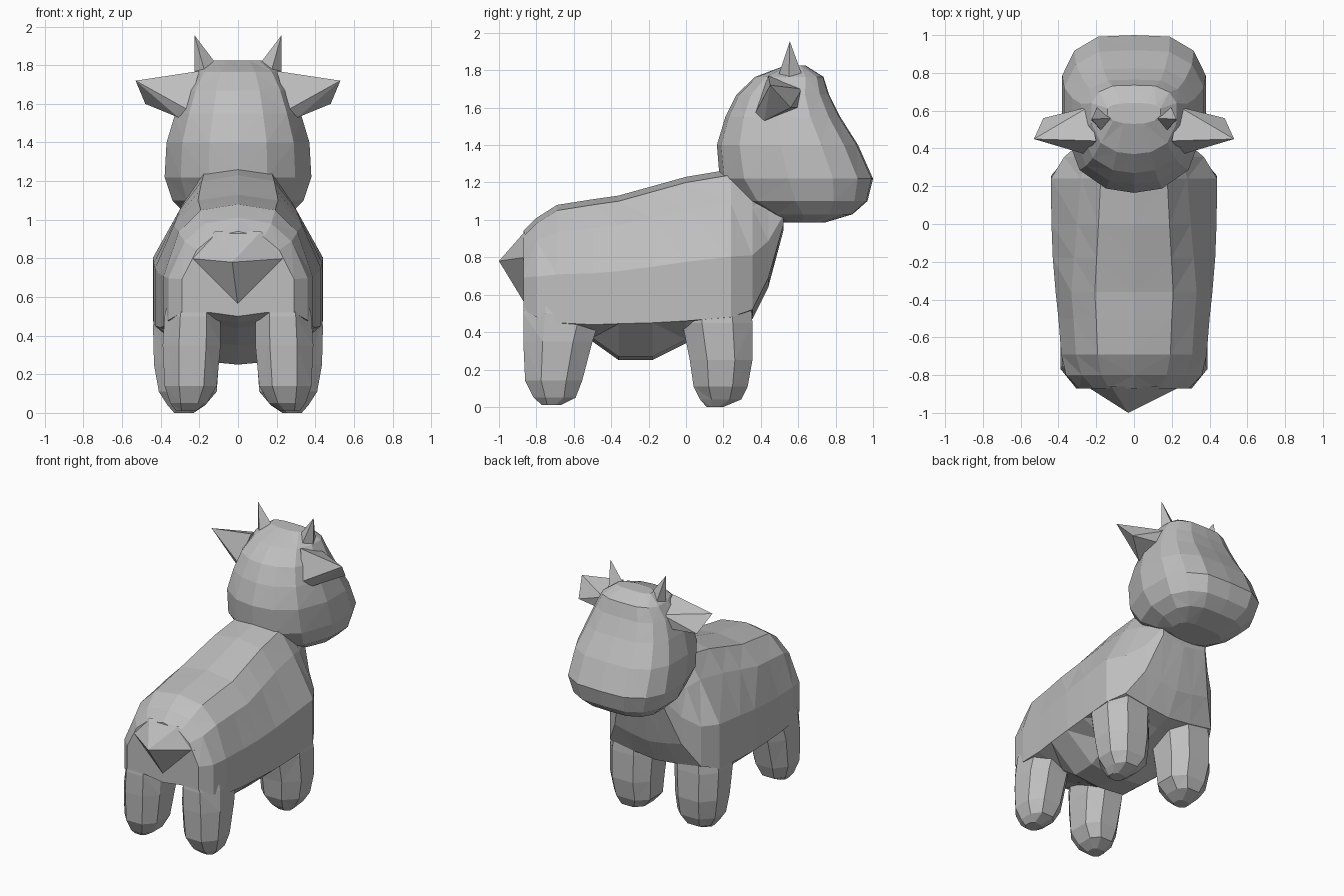
import bpy
import bmesh

cube = bpy.data.objects.get("Cube")
if cube:
    bpy.data.objects.remove(cube, do_unlink=True)

# One plain grey for the whole animal
grey = bpy.data.materials.new("plain grey")
grey.use_nodes = True
colour = (0.52, 0.52, 0.52, 1)
grey.diffuse_color = colour
grey.node_tree.nodes["Principled BSDF"].inputs["Base Color"].default_value = colour
grey.node_tree.nodes["Principled BSDF"].inputs["Roughness"].default_value = 0.8


def finish(name, bm, mirrored=False):
    """Turn a bmesh into a flat-shaded object, optionally mirrored across x."""
    bmesh.ops.recalc_face_normals(bm, faces=bm.faces)
    bmesh.ops.triangulate(bm, faces=bm.faces)
    mesh = bpy.data.meshes.new(name)
    bm.to_mesh(mesh)
    bm.free()
    mesh.materials.append(grey)
    obj = bpy.data.objects.new(name, mesh)
    bpy.context.collection.objects.link(obj)
    if mirrored:
        obj.modifiers.new("Mirror", 'MIRROR')
    return obj


def loft(name, rings, mirrored=False):
    """Skin a row of equal-sized rings and cap both ends."""
    bm = bmesh.new()
    loops = [[bm.verts.new(p) for p in ring] for ring in rings]
    n = len(loops[0])
    for a, b in zip(loops, loops[1:]):
        for i in range(n):
            j = (i + 1) % n
            bm.faces.new((a[i], a[j], b[j], b[i]))
    bm.faces.new(loops[0])
    bm.faces.new(loops[-1])
    return finish(name, bm, mirrored)


def hull(name, points, mirrored=False):
    """Faceted solid wrapped around a few corner points."""
    bm = bmesh.new()
    for p in points:
        bm.verts.new(p)
    bmesh.ops.convex_hull(bm, input=bm.verts)
    return finish(name, bm, mirrored)


def full(half):
    """Complete a half section whose first and last points lie on the middle."""
    return half + [(-u, v) for u, v in half[-2:0:-1]]


def barrel(y, w, low, edge, top, crown):
    """Body section: rounded back, straight flank down to an edge, shallow belly."""
    rise = top - edge
    half = [(0, top), (.5 * w * crown, top - .03), (.8 * w * crown, edge + .77 * rise),
            (w, edge + .41 * rise), (w, edge), (.5 * w, low + .02), (0, low)]
    return [(x, y, z) for x, z in full(half)]


# Body: sections along y as (y, half width, belly, flank edge, top, crown width)
body = [(-.87, .29, .5, .52, .94, .92), (-.8, .36, .47, .48, 1.01, .96),
        (-.69, .385, .44, .45, 1.08, 1), (-.5, .4, .35, .44, 1.11, 1),
        (-.36, .415, .25, .445, 1.13, 1), (-.18, .43, .25, .45, 1.18, .92),
        (0, .437, .34, .46, 1.23, .86), (.24, .44, .44, .48, 1.27, .8),
        (.355, .37, .47, .52, 1.23, .85), (.44, .27, .64, .69, 1.17, .95),
        (.52, .18, .94, .97, 1.1, 1)]
loft("body", [barrel(*section) for section in body])

# Head: sections up z as (z, back y, front y, half width), flat at the face
skull = full([(0, 1), (.5, .99), (.83, .9), (1, .74), (1, .45), (.78, .16), (.4, .03), (0, 0)])
head = [(.985, .52, .74, .18), (1.03, .41, .89, .27), (1.1, .27, .97, .34),
        (1.22, .18, 1, .38), (1.4, .165, .92, .37), (1.55, .21, .825, .325),
        (1.67, .27, .765, .28), (1.765, .37, .735, .225), (1.825, .53, .64, .14)]
loft("head", [[(u * w, back + v * (front - back), z) for u, v in skull]
              for z, back, front, w in head])

# Short pointed tail, wedged onto the rump
hull("tail", [(-.25, -.86, .8), (.25, -.86, .8), (-.12, -.86, .94), (.12, -.86, .94),
              (0, -.86, .55), (-.03, -1, .78)])

# Legs: sections up z as (z, inner x, outer x, back y, front y)
hoof = [(1, .72), (.75, 1), (.25, 1), (0, .75), (0, .25), (.25, 0), (.72, 0), (1, .28)]
front_leg = [(0, .23, .33, .11, .2), (.04, .17, .365, .075, .295),
             (.11, .11, .41, .04, .33), (.25, .1, .435, .02, .355),
             (.45, .09, .44, -.02, .355), (.68, .1, .4, .0, .34)]
hind_leg = [(.01, .22, .32, -.77, -.67), (.05, .16, .35, -.815, -.59),
            (.14, .11, .38, -.86, -.555), (.35, .09, .39, -.87, -.5),
            (.5, .09, .38, -.87, -.45), (.7, .1, .34, -.84, -.5)]
for name, leg in (("front_legs", front_leg), ("hind_legs", hind_leg)):
    loft(name, [[(x0 + u * (x1 - x0), y0 + v * (y1 - y0), z) for u, v in hoof]
                for z, x0, x1, y0, y1 in leg], True)

# Sideways ears
hull("ears", [(.2, .44, 1.77), (.26, .37, 1.57), (.31, .42, 1.53), (.28, .6, 1.6),
              (.24, .62, 1.7), (.53, .45, 1.72), (.48, .56, 1.6)], True)

# Small horns
hull("horns", [(.115, .56, 1.81), (.17, .49, 1.76), (.225, .55, 1.75), (.19, .63, 1.75),
               (.225, .555, 1.955)], True)
